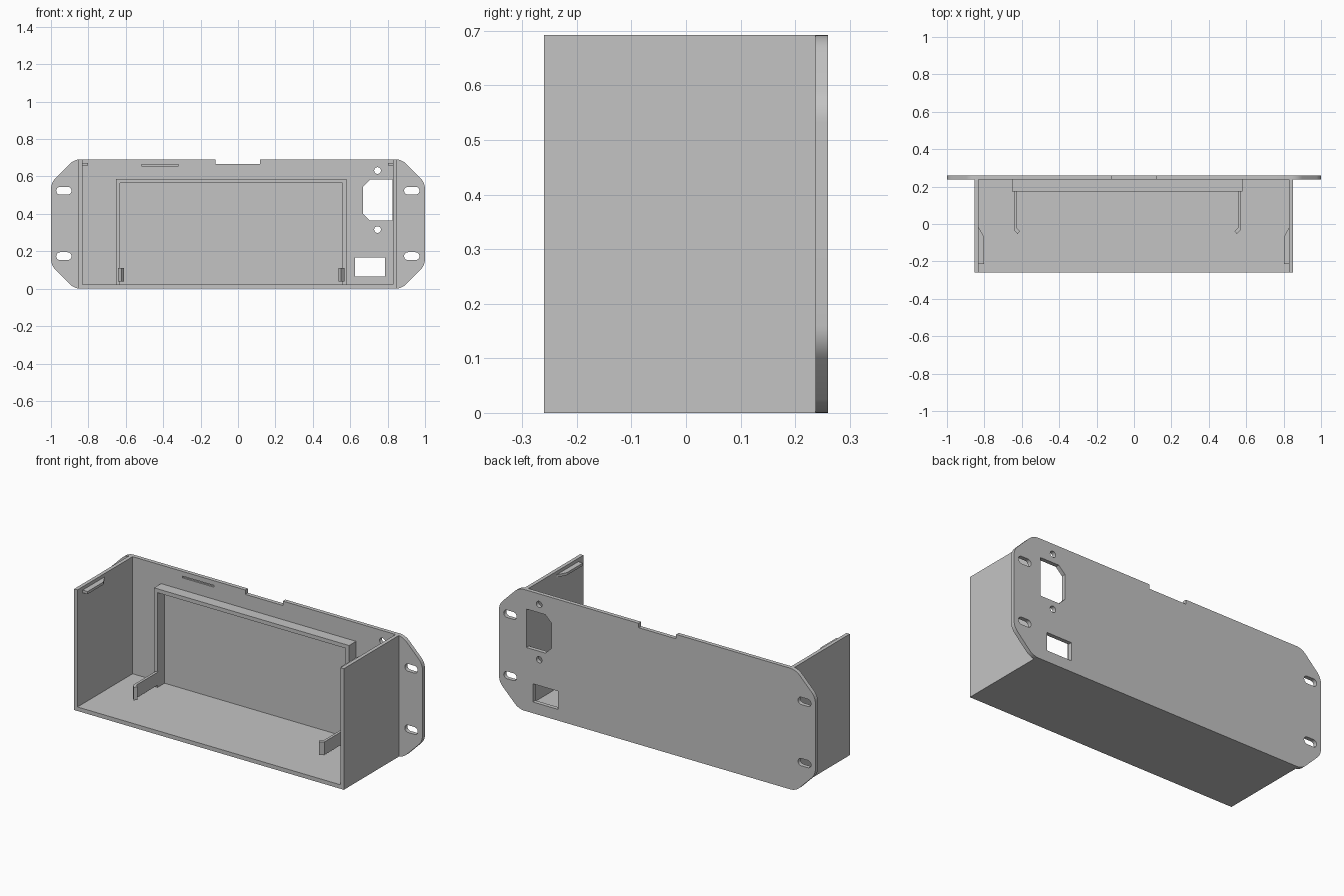
import bpy
import bmesh
from math import sin, cos, pi, tan, radians
from mathutils import Vector

if "Cube" in bpy.data.objects:
    bpy.data.objects.remove(bpy.data.objects["Cube"], do_unlink=True)

GREY = (0.55, 0.55, 0.55, 1)
grey = bpy.data.materials.new("light grey plastic")
grey.use_nodes = True
grey.diffuse_color = GREY
grey.node_tree.nodes["Principled BSDF"].inputs["Base Color"].default_value = GREY

BACK, PANEL, FRONT = 0.26, 0.237, -0.26
TOP, FLOOR = 0.692, 0.023


def prism(name, loops, axis, lo, hi):
    """Extrude an outline (first loop) with holes (other loops) along y or z."""
    bm = bmesh.new()
    edges = []
    for loop in loops:
        vs = [bm.verts.new((a, lo, b) if axis == "y" else (a, b, lo)) for a, b in loop]
        edges += [bm.edges.new((vs[i - 1], vs[i])) for i in range(len(vs))]
    bmesh.ops.triangle_fill(bm, use_beauty=True, use_dissolve=False, edges=edges)
    ext = bmesh.ops.extrude_face_region(bm, geom=bm.faces[:])
    moved = [g for g in ext["geom"] if isinstance(g, bmesh.types.BMVert)]
    step = Vector((0, hi - lo, 0)) if axis == "y" else Vector((0, 0, hi - lo))
    bmesh.ops.translate(bm, verts=moved, vec=step)
    bmesh.ops.recalc_face_normals(bm, faces=bm.faces[:])
    mesh = bpy.data.meshes.new(name)
    bm.to_mesh(mesh)
    bm.free()
    mesh.materials.append(grey)
    ob = bpy.data.objects.new(name, mesh)
    bpy.context.collection.objects.link(ob)
    return ob


def rect(x0, x1, z0, z1):
    return [(x0, z0), (x1, z0), (x1, z1), (x0, z1)]


def slot(cx, cz, r, half=0.0, n=10):
    """Round hole, stretched sideways by half."""
    pts = []
    for side in (1, -1):
        for i in range(n + 1):
            if half == 0 and i == n:
                continue
            a = -pi / 2 + pi * i / n + (0 if side > 0 else pi)
            pts.append((cx + side * half + r * cos(a), cz + r * sin(a)))
    return pts


def fillet(corner, before, after, t, n=7):
    """Round a corner with tangent length t."""
    c = Vector(corner)
    u, v = (Vector(before) - c).normalized(), (Vector(after) - c).normalized()
    half = u.angle(v) / 2
    r = t * tan(half)
    mid = c + (u + v).normalized() * (t / cos(half))
    p, q = c + u * t - mid, c + v * t - mid
    sweep = p.angle(q)
    return [tuple(mid + (p * sin(sweep * (1 - i / n)) + q * sin(sweep * i / n)) / sin(sweep))
            for i in range(n + 1)]


# Back panel outline: chamfered, rounded corners and a notch in the top edge
CH = 0.125
corners = [(1 - CH, 0), (1, CH), (1, TOP - CH), (1 - CH, TOP),
           (CH - 1, TOP), (-1, TOP - CH), (-1, CH), (CH - 1, 0)]
outline = []
for i, c in enumerate(corners):
    outline += fillet(c, corners[i - 1], corners[(i + 1) % len(corners)], 0.035)
    if i == 3:
        outline += [(0.117, TOP), (0.117, 0.667), (-0.12, 0.667), (-0.12, TOP)]

# Openings: mounting slots, power inlet with screw holes, switch window
holes = [slot(x, z, 0.021, 0.02) for x in (-0.931, 0.929) for z in (0.174, 0.524)]
holes += [slot(0.746, z, 0.018) for z in (0.316, 0.632)]
holes.append([(0.826, 0.364), (0.826, 0.584), (0.708, 0.584),
              (0.668, 0.545), (0.668, 0.402), (0.706, 0.364)])
holes.append(rect(0.626, 0.786, 0.064, 0.168))
panel = prism("back_panel", [outline] + holes, "y", PANEL, BACK)

# Shallow groove in the inner face of the panel
cutter = prism("groove_cutter", [rect(-0.516, -0.318, 0.655, 0.665)], "y",
               PANEL - 0.02, PANEL + 0.01)
cutter.hide_render = True
cut = panel.modifiers.new("groove", "BOOLEAN")
cut.operation, cut.solver, cut.object = "DIFFERENCE", "EXACT", cutter
bpy.context.view_layer.objects.active = panel
panel.select_set(True)
bpy.ops.object.modifier_apply(modifier=cut.name)
bpy.data.objects.remove(cutter, do_unlink=True)
bpy.ops.object.shade_smooth_by_angle(angle=radians(25))

# Floor and side walls as one U-shaped tray
L, R, WALL = -0.853, 0.851, 0.021
prism("floor_and_side_walls", [[(L, 0), (R, 0), (R, TOP), (R - WALL, TOP), (R - WALL, FLOOR),
                                (L + WALL, FLOOR), (L + WALL, TOP), (L, TOP)]],
      "y", FRONT, PANEL)

# Frame on the inner face of the panel, standing on the floor
MID, W, T, FH = -0.036, 0.616, 0.022, 0.586
prism("inner_frame", [[(MID - W, FLOOR), (MID - W, FH), (MID + W, FH), (MID + W, FLOOR),
                       (MID + W - T, FLOOR), (MID + W - T, FH - T),
                       (MID - W + T, FH - T), (MID - W + T, FLOOR)]],
      "y", 0.174, PANEL)

# Hooked arms and lid ridges, mirrored left and right
for side, label in ((1, "left"), (-1, "right")):
    arm = [(0.606, 0.176), (0.591, 0.176), (0.591, -0.02), (0.573, -0.038),
           (0.586, -0.053), (0.606, -0.032)]
    prism(label + "_hooked_arm", [[(MID + side * x, y) for x, y in arm]], "z", 0.038, 0.112)
    wall = R - WALL if side > 0 else -L - WALL
    ridge = [(wall, -0.016), (0.801, -0.07), (0.801, -0.214), (wall, -0.214)]
    prism(label + "_lid_ridge", [[(side * x, y) for x, y in ridge]], "z", 0.658, 0.673)
